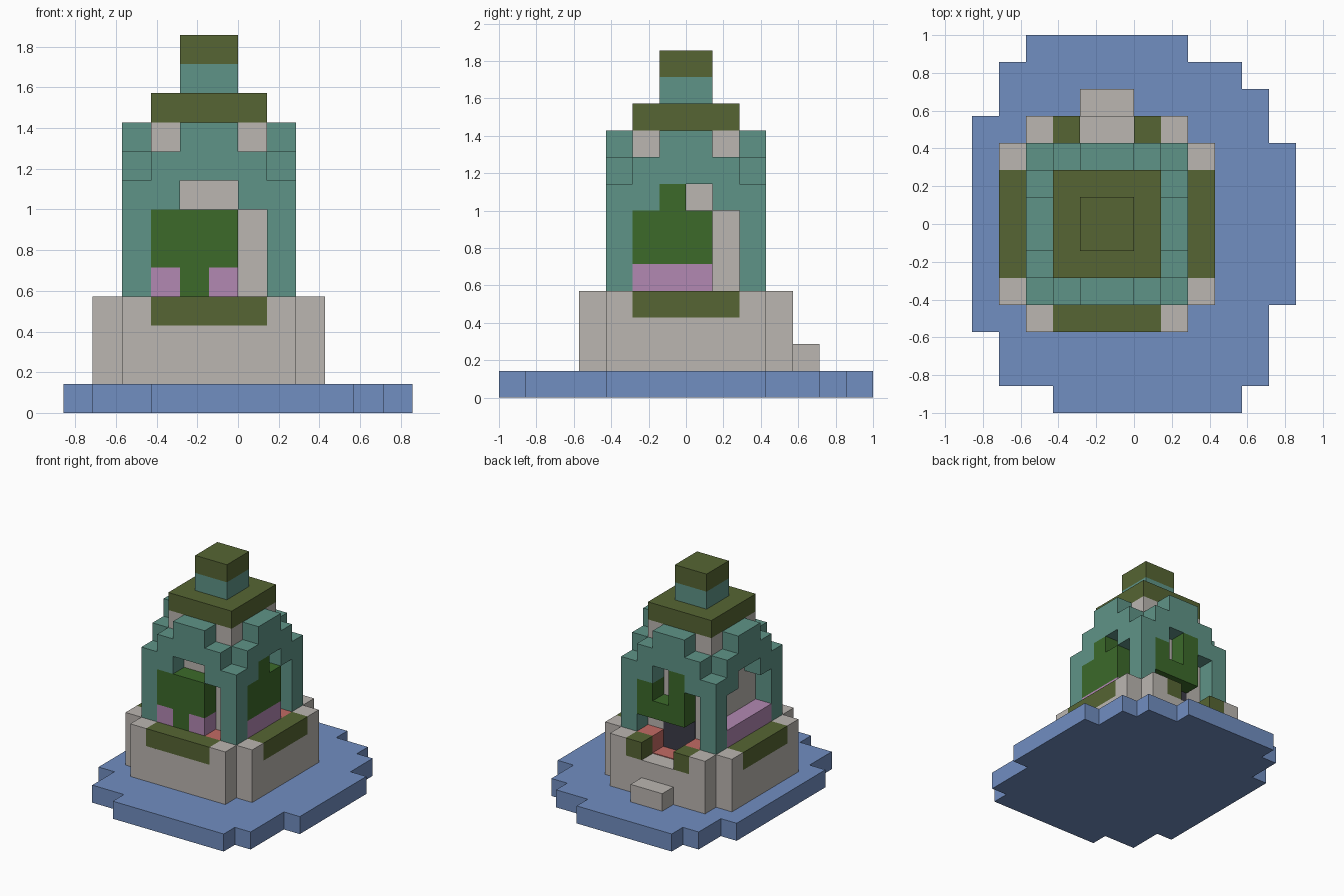
import bpy, bmesh, math
from mathutils import Matrix

if "Cube" in bpy.data.objects:
    bpy.data.objects.remove(bpy.data.objects["Cube"], do_unlink=True)

UNIT = 1 / 7
# Grid units are used below; the building sits one unit to the right of centre
TO_WORLD = Matrix.Scale(UNIT, 4) @ Matrix.Translation((-1, 0, 0))
FRONT, RIGHT, BACK, LEFT = (math.radians(a) for a in (0, 90, 180, 270))
SIDES = {"front": FRONT, "right": RIGHT, "back": BACK, "left": LEFT}


def material(name, *rgb):
    lin = [((c / 255 + 0.055) / 1.055) ** 2.4 for c in rgb] + [1]
    mat = bpy.data.materials.new(name)
    mat.use_nodes = True
    mat.diffuse_color = lin
    node = next(n for n in mat.node_tree.nodes if n.type == 'BSDF_PRINCIPLED')
    node.inputs["Base Color"].default_value = lin
    return mat


BLUE = material("water blue", 113, 142, 193)
STONE = material("pale stone", 187, 182, 177)
TEAL = material("weathered teal", 95, 148, 135)
OLIVE = material("olive moss", 86, 101, 51)
GREEN = material("leaf green", 60, 106, 42)
PINK = material("blossom pink", 178, 136, 178)
RED = material("red floor", 195, 106, 100)
DARK = material("dark doorway", 60, 60, 72)


def prism(name, pts, lo, hi, mat, side=None):
    """Extrude a plan outline upward, or a wall outline (along, height) through the wall."""
    bm = bmesh.new()
    if side is None:
        verts = [bm.verts.new((x, y, lo)) for x, y in pts]
        push = (0, 0, hi - lo)
    else:
        verts = [bm.verts.new((t, lo, z)) for t, z in pts]
        push = (0, hi - lo, 0)
    face = bm.faces.new(verts)
    ext = bmesh.ops.extrude_face_region(bm, geom=[face], use_keep_orig=True)
    moved = [v for v in ext["geom"] if isinstance(v, bmesh.types.BMVert)]
    bmesh.ops.translate(bm, verts=moved, vec=push)
    bmesh.ops.recalc_face_normals(bm, faces=bm.faces)
    bm.transform(TO_WORLD @ Matrix.Rotation(side or 0, 4, 'Z'))
    mesh = bpy.data.meshes.new(name)
    bm.to_mesh(mesh)
    bm.free()
    mesh.materials.append(mat)
    obj = bpy.data.objects.new(name, mesh)
    bpy.context.collection.objects.link(obj)
    return obj


def rect(a0, a1, b0, b1):
    return [(a0, b0), (a1, b0), (a1, b1), (a0, b1)]


def mirrored(half):
    return half + [(-t, z) for t, z in reversed(half)]


# Water base: stepped outline from rows of (y start, y end, x left, x right)
rows = [(-7, -6, -3, 4), (-6, -4, -5, 5), (-4, -3, -6, 5), (-3, 3, -6, 6),
        (3, 4, -6, 5), (4, 5, -5, 5), (5, 6, -5, 4), (6, 7, -4, 2)]
east, west = [], []
for y0, y1, x0, x1 in rows:
    east += [(x1 + 1, y0), (x1 + 1, y1)]
    west += [(x0 + 1, y0), (x0 + 1, y1)]
outline = []
for p in east + west[::-1]:
    if not outline or p != outline[-1]:
        outline.append(p)
prism("water_base", outline, 0, 1, BLUE)

# Stone plinth with notched corners, and the back step
quarter = [(4, -3), (4, 3), (3, 3), (3, 4)]
prism("plinth", quarter + [(-x, y) for x, y in quarter[::-1]]
      + [(-4, -3), (-3, -3), (-3, -4), (3, -4), (3, -3)], 1, 3, STONE)
prism("back_step", rect(-1, 1, 4, 5), 1, 2, STONE)

# Rim of the plinth, corner posts and stepped arches on the four sides
arch = mirrored([(1, 8), (1, 7), (2, 7), (2, 9), (1, 9), (1, 10)])
for label, side in SIDES.items():
    for end in (-3, 2):
        prism(label + "_rim_corner", rect(end, end + 1, 3, 4), -4, -3, STONE, side)
    spans = [(-2, -1), (1, 2)] if label == "back" else [(-2, 2)]
    for a, b in spans:
        prism(label + "_moss", rect(a, b, 3, 4), -4, -3, OLIVE, side)
        prism(label + "_sill", rect(a, b, 3, 4), -3, -2, RED, side)
    prism(label + "_post_foot", rect(-3, -2, 3, 4), -3, -2, STONE, side)
    prism(label + "_corner_post", rect(-3, -2, 4, 8), -3, -2, TEAL, side)
    prism(label + "_arch", arch, -3, -2, TEAL, side)

# Inner stone core with a dark doorway at the back
prism("stone_core", rect(-2, 2, -2, 2), 3, 10, STONE)
prism("doorway", rect(-1, 1, 3, 5), -2.05, -2, DARK, BACK)
prism("doorway_floor", rect(-1, 1, 2, 3), 3, 3.04, RED)

# Flower beds in the arches
prism("front_flowers_a", rect(-2, -1, 4, 5), -3, -2, PINK, FRONT)
prism("front_flowers_b", rect(0, 1, 4, 5), -3, -2, PINK, FRONT)
prism("right_flowers", rect(-2, 1, 4, 5), -3, -2, PINK, RIGHT)
prism("left_flowers", rect(-2, 2, 4, 5), -3, -2, PINK, LEFT)

# Leaves in the arches
prism("front_leaves", [(-2, 5), (-1, 5), (-1, 4), (0, 4), (0, 5), (1, 5), (1, 7), (-2, 7)],
      -3, -2, GREEN, FRONT)
prism("right_leaves", [(-2, 5), (1, 5), (1, 7), (0, 7), (0, 8), (-1, 8), (-1, 7), (-2, 7)],
      -3, -2, GREEN, RIGHT)
prism("back_leaves", [(-2, 5), (1, 5), (1, 8), (0, 8), (0, 6), (-1, 6), (-1, 7), (-2, 7)],
      -3, -2, GREEN, BACK)

# Roof cap and finial
prism("roof_cap", rect(-2, 2, -2, 2), 10, 11, OLIVE)
prism("finial_neck", rect(-1, 1, -1, 1), 11, 12, TEAL)
prism("finial_top", rect(-1, 1, -1, 1), 12, 13, OLIVE)
